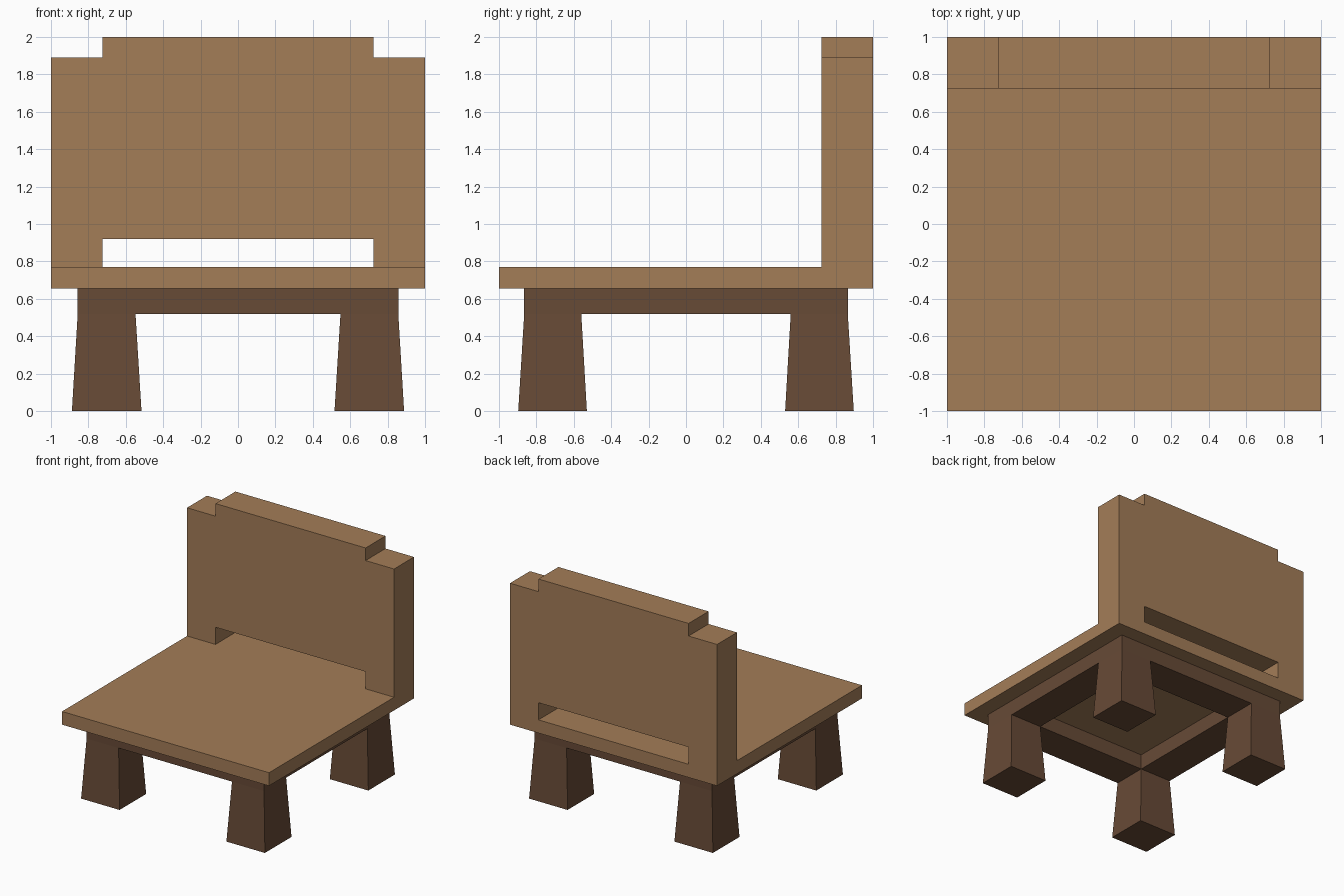
import bpy

if "Cube" in bpy.data.objects:
    bpy.data.objects.remove(bpy.data.objects["Cube"])

def material(name, rgb):
    m = bpy.data.materials.new(name)
    m.diffuse_color = (*rgb, 1)
    m.use_nodes = True
    m.node_tree.nodes["Principled BSDF"].inputs["Base Color"].default_value = m.diffuse_color
    return m

LIGHT = material("light_wood", (0.37, 0.205, 0.097))
DARK = material("dark_wood", (0.136, 0.069, 0.037))

def make(name, verts, faces, mat):
    mesh = bpy.data.meshes.new(name)
    mesh.from_pydata(verts, [], faces)
    mesh.materials.append(mat)
    ob = bpy.data.objects.new(name, mesh)
    bpy.context.collection.objects.link(ob)
    return ob

def rect(x0, x1, y0, y1, z):
    return [(x0, y0, z), (x1, y0, z), (x1, y1, z), (x0, y1, z)]

def bridge(n, a, b):
    """Quads joining vertex loop a to vertex loop b, n vertices each."""
    return [(a * n + i, a * n + (i + 1) % n, b * n + (i + 1) % n, b * n + i)
            for i in range(n)]

def loft(name, bottom, top, mat):
    n = len(bottom)
    caps = [tuple(reversed(range(n))), tuple(range(n, 2 * n))]
    return make(name, bottom + top, bridge(n, 0, 1) + caps, mat)

SEAT_Z, TOP_Z, RAIL_Z = 0.655, 0.77, 0.52

# Seat slab
loft("seat", rect(-1, 1, -1, 1, SEAT_Z), rect(-1, 1, -1, 1, TOP_Z), LIGHT)

# Backrest: stepped top and an open slot above the seat, mirrored half profile
half = [(0.725, 0.92), (0.725, TOP_Z), (1, TOP_Z),
        (1, 1.89), (0.725, 1.89), (0.725, 2)]
outline = half + [(-x, z) for x, z in reversed(half)]
loft("backrest", [(x, 1, z) for x, z in outline],
     [(x, 0.725, z) for x, z in outline], LIGHT)

# Apron frame: a square ring under the seat
OX, OY, IX, IY = 0.857, 0.865, 0.548, 0.56
loops = (rect(-OX, OX, -OY, OY, RAIL_Z) + rect(-OX, OX, -OY, OY, SEAT_Z)
         + rect(-IX, IX, -IY, IY, SEAT_Z) + rect(-IX, IX, -IY, IY, RAIL_Z))
make("apron_frame", loops,
     [f for k in range(4) for f in bridge(4, k, (k + 1) % 4)], DARK)

# Four legs flaring towards the floor
for sx, side in ((-1, "left"), (1, "right")):
    for sy, end in ((-1, "front"), (1, "back")):
        xs = lambda a, b: sorted((sx * a, sx * b))
        ys = lambda a, b: sorted((sy * a, sy * b))
        loft(f"{end}_{side}_leg",
             rect(*xs(0.516, 0.888), *ys(0.53, 0.897), 0),
             rect(*xs(IX, OX), *ys(IY, OY), RAIL_Z), DARK)
